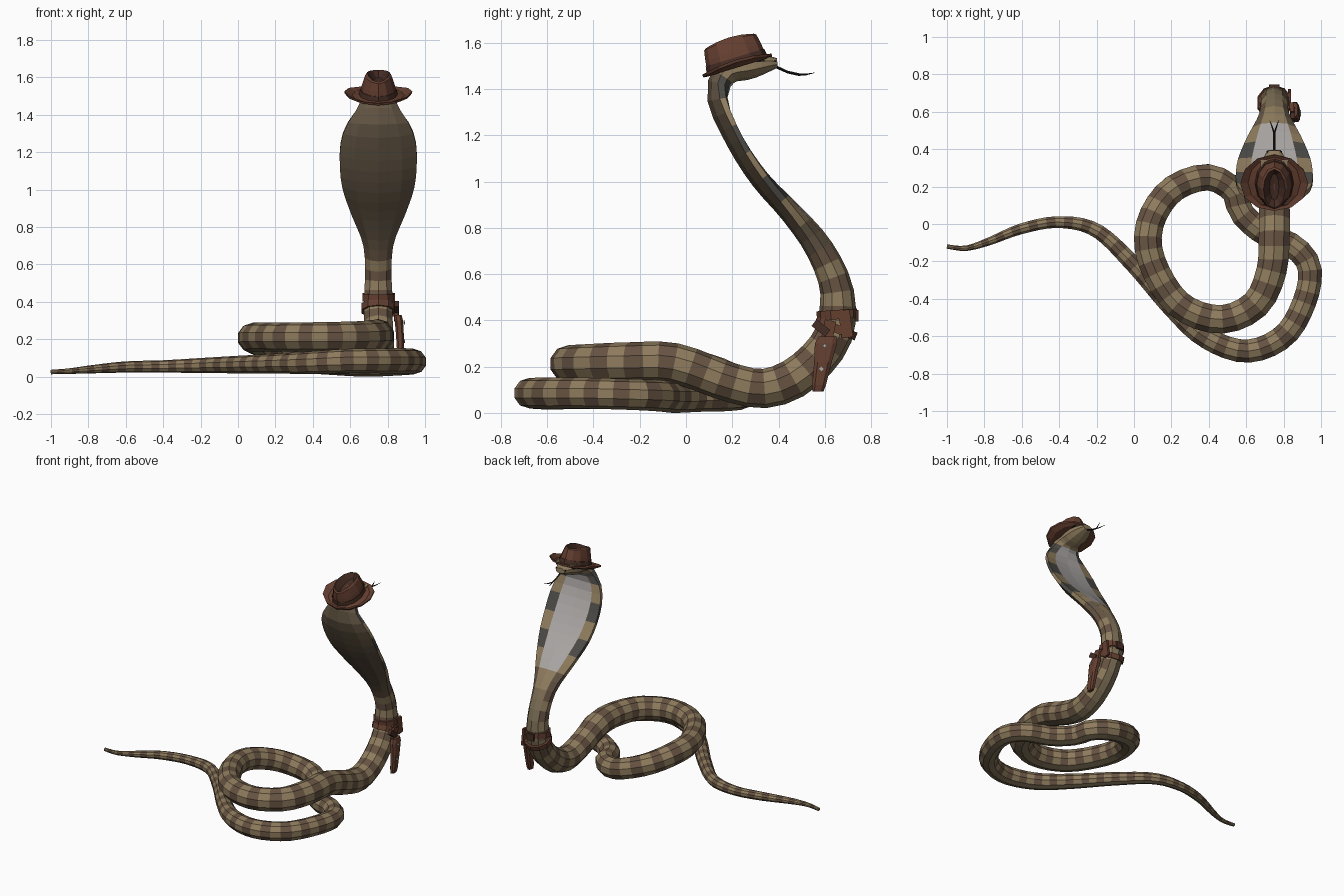
import bpy, bmesh
from math import sin, cos, pi, radians
from mathutils import Vector, Matrix

if "Cube" in bpy.data.objects:
    bpy.data.objects.remove(bpy.data.objects["Cube"])


def mat(name, r, g, b):
    m = bpy.data.materials.new(name)
    m.diffuse_color = (r, g, b, 1)
    m.use_nodes = True
    m.node_tree.nodes["Principled BSDF"].inputs["Base Color"].default_value = m.diffuse_color
    return m


TAN = mat("tan_scales", .27, .20, .11)
BAND = mat("brown_bands", .135, .088, .055)
BACK = mat("hood_back", .13, .095, .06)
BELLY = mat("belly_grey", .40, .38, .37)
DARK = mat("dark_grey", .07, .068, .06)
UNDER = mat("underside", .20, .155, .09)
LEATHER = mat("leather", .13, .05, .03)
DEEP = mat("dark_leather", .06, .026, .018)
BLACK = mat("black", .012, .01, .01)
METAL = mat("metal", .4, .4, .4)


def loft(name, rings, mats, pick=lambda i, k: 0, closed=False):
    """Skin a list of equal point rings; cap the ends or close into a loop."""
    bm = bmesh.new()
    vs = [[bm.verts.new(p) for p in r] for r in rings]
    n = len(vs[0])
    for i in range(len(vs) if closed else len(vs) - 1):
        a, b = vs[i], vs[(i + 1) % len(vs)]
        for k in range(n):
            f = bm.faces.new((a[k], a[(k + 1) % n], b[(k + 1) % n], b[k]))
            f.material_index = pick(i, k)
    if not closed:
        bm.faces.new(vs[0])
        bm.faces.new(vs[-1])
    bmesh.ops.recalc_face_normals(bm, faces=bm.faces[:])
    me = bpy.data.meshes.new(name)
    bm.to_mesh(me)
    bm.free()
    for m in mats:
        me.materials.append(m)
    ob = bpy.data.objects.new(name, me)
    bpy.context.collection.objects.link(ob)
    return ob


def box(name, loc, size, material, tilt=0):
    bpy.ops.mesh.primitive_cube_add(size=1, location=loc, rotation=(radians(tilt), 0, 0))
    ob = bpy.context.object
    ob.name = name
    ob.scale = size
    ob.data.materials.append(material)
    return ob


# Tail and coil: x, y, z, radius
coil = [(-1, -.12, .025, .012), (-.9, -.13, .03, .015), (-.78, -.095, .04, .022),
        (-.6, -.025, .052, .03), (-.4, .01, .055, .033), (-.2, -.035, .06, .04),
        (0, -.22, .065, .047), (.2, -.445, .07, .053), (.38, -.605, .075, .06),
        (.6, -.68, .085, .065), (.8, -.60, .085, .067), (.91, -.42, .085, .067),
        (.94, -.24, .08, .067), (.86, -.125, .075, .068), (.7, -.05, .07, .07),
        (.575, .06, .075, .07), (.53, .18, .08, .072), (.39, .25, .095, .074),
        (.2, .18, .15, .076), (.085, .0, .2, .078), (.095, -.2, .212, .078),
        (.24, -.43, .212, .078), (.46, -.51, .212, .08), (.65, -.43, .215, .082),
        (.735, -.25, .22, .085), (.75, -.05, .215, .087)]
# Raised neck, hood and head: y, z, half width, half depth, forward curl
neck = [(.18, .135, .085, .085, 0), (.33, .105, .085, .085, 0), (.46, .145, .085, .087, 0),
        (.57, .235, .083, .085, 0), (.635, .33, .08, .083, 0), (.655, .43, .08, .08, 0),
        (.645, .56, .074, .07, 0), (.57, .72, .086, .06, 0), (.455, .87, .15, .048, .01),
        (.34, 1.0, .2, .042, .025), (.255, 1.12, .216, .038, .03), (.19, 1.24, .212, .036, .035),
        (.15, 1.34, .18, .042, .03), (.147, 1.42, .125, .05, .01), (.19, 1.48, .09, .055, 0),
        (.27, 1.497, .084, .056, 0), (.34, 1.508, .066, .041, 0), (.395, 1.513, .036, .02, 0)]
ctrl = [(x, y, z, r, r, 0) for x, y, z, r in coil] + [(.75, *p) for p in neck]


def spline(p, i, t):
    a, b, c, d = (p[min(max(i + j, 0), len(p) - 1)] for j in (-1, 0, 1, 2))
    return [.5 * (2*q + (r-o)*t + (2*o - 5*q + 4*r - s)*t*t + (3*q - o - 3*r + s)*t**3)
            for o, q, r, s in zip(a, b, c, d)]


dense = [spline(ctrl, i, j / 30) for i in range(len(ctrl) - 1) for j in range(30)] + [list(ctrl[-1])]
is_head = lambda p: p[2] > 1.43 and p[1] > .14
idx, run = [0], 0
for i in range(1, len(dense)):
    run += (Vector(dense[i][:3]) - Vector(dense[i-1][:3])).length
    step = .035 if is_head(dense[i]) else .03 + .4 * min(dense[i][3], .085)
    if run >= step or i == len(dense) - 1:
        idx.append(i)
        run = 0

N = 10
rings, info = [], []
for i in idx:
    x, y, z, w, d, curl = dense[i]
    T = (Vector(dense[min(i+2, len(dense)-1)][:3]) - Vector(dense[max(i-2, 0)][:3])).normalized()
    raised = x > .74 and z > .097
    S = Vector((1, 0, 0)) if raised else T.cross(Vector((0, 0, 1))).normalized()
    up = S.cross(T)
    c = Vector((x, y, z))
    rings.append([c + S * w * sin(a) + up * (d * cos(a) - curl * (sin(a)**2 - .4))
                  for a in (2 * pi * k / N for k in range(N))])
    info.append((dense[i], raised))


def scales(i, k):
    p, raised = info[i]
    if is_head(p):
        return 0
    if raised and p[2] > .68:
        if k in (4, 5):
            return 3 if p[2] > .78 else 0
        if k in (2, 3, 6, 7) and p[2] > .8:
            return 4 if (i // 2) % 2 else 0
        return 2
    if k in (4, 5):
        return 5
    return i % 2


loft("snake_body", rings, [TAN, BAND, BACK, BELLY, DARK, UNDER], scales)

# Eyes and brows
for s in (-1, 1):
    box("eye", (.75 + s * .06, .318, 1.526), (.024, .04, .018), BLACK, 8)
    box("brow", (.75 + s * .057, .312, 1.541), (.034, .06, .01), TAN, 8)
    box("nostril", (.75 + s * .035, .385, 1.52), (.012, .01, .008), BLACK)


# Forked tongue
def square(c, r):
    return [Vector(c) + Vector((r * cos(a), 0, r * sin(a))) for a in (0, pi/2, pi, 3*pi/2)]


loft("tongue", [square((.75, .38, 1.5), .007), square((.75, .44, 1.473), .006),
                square((.75, .49, 1.462), .006)], [BLACK])
for s in (-1, 1):
    loft("tongue_fork", [square((.75, .485, 1.462), .005), square((.75 + s*.01, .515, 1.462), .004),
                         square((.75 + s*.024, .555, 1.47), .001)], [BLACK])

# Hat: half width, half length, height, side rise
tilt = Matrix.Translation((.75, .22, 1.507)) @ Matrix.Rotation(radians(17), 4, 'X')


def oval(a, b, h, rise=0, n=12):
    return [tilt @ Vector((a * sin(t), b * cos(t), h + rise * sin(t)**2))
            for t in (2 * pi * k / n for k in range(n))]


loft("hat", [oval(.09, .12, -.014), oval(.14, .14, -.014), oval(.18, .155, -.012, .02),
             oval(.182, .157, 0, .02), oval(.14, .142, -.002), oval(.1, .132, .004),
             oval(.088, .126, .055), oval(.07, .118, .098, .012), oval(.058, .108, .105, .016),
             oval(.025, .075, .075), oval(.004, .02, .072)], [LEATHER, DEEP],
     lambda i, k: 1 if i >= 8 else 0)
loft("hat_band", [oval(.095, .128, .004), oval(.104, .136, .004),
                  oval(.097, .132, .03), oval(.088, .124, .03)], [DEEP], closed=True)


# Belts around the neck
def belt(name, c, r, h, angle, material):
    m = Matrix.Translation(c) @ Matrix.Rotation(radians(angle), 4, 'X')
    loft(name, [[m @ Vector((q * sin(t), q * cos(t), v)) for t in (2*pi*k/N for k in range(N))]
                for q, v in ((r - .015, -h), (r, -h), (r, h), (r - .015, h))], [material], closed=True)


belt("upper_belt", (.75, .653, .425), .088, .02, 4, LEATHER)
belt("lower_belt", (.75, .648, .365), .094, .018, -22, LEATHER)
box("buckle", (.75, .738, .42), (.055, .016, .05), DEEP)
box("belt_strap", (.832, .69, .385), (.016, .05, .12), LEATHER, 8)


# Holster with grip
def slab(x, y, z, hx, hy):
    return [Vector((x + u * hx, y + v * hy, z)) for u, v in
            ((-1, -.6), (-.5, -1), (.5, -1), (1, -.6), (1, .6), (.5, 1), (-.5, 1), (-1, .6))]


loft("holster", [slab(.868, .57, .092, .014, .024), slab(.869, .575, .12, .018, .03),
                 slab(.866, .592, .22, .021, .038), slab(.86, .605, .3, .022, .048),
                 slab(.855, .612, .33, .02, .038)], [LEATHER])
box("gun_grip", (.85, .583, .367), (.024, .075, .036), DEEP, -38)
box("holster_loop", (.845, .615, .35), (.02, .05, .1), LEATHER, -12)
for y, z in ((.585, .19), (.6, .29)):
    box("rivet", (.888, y, z), (.008, .014, .014), METAL, 45)
